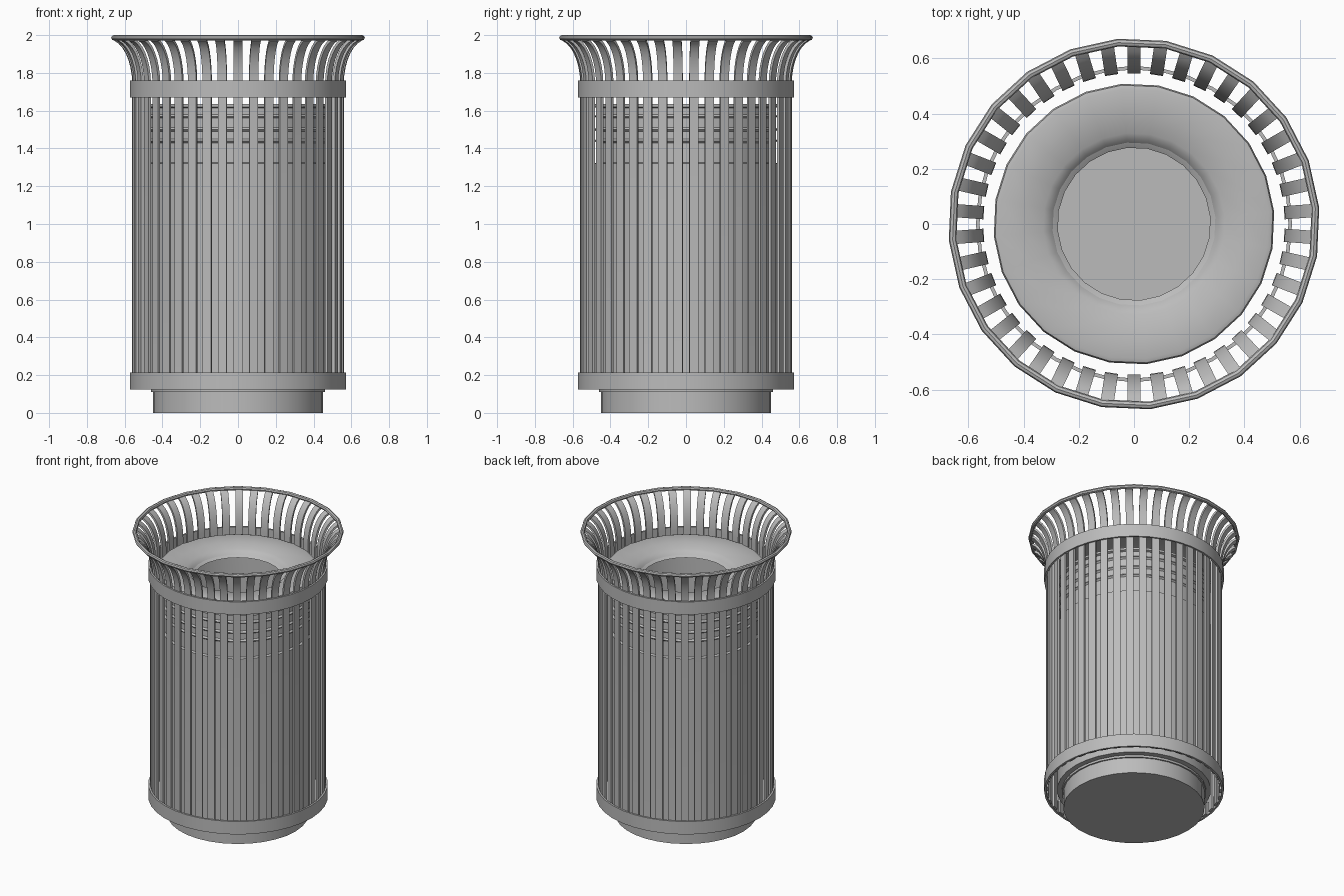
import bpy, bmesh, math
from mathutils import Matrix

cube = bpy.data.objects.get("Cube")
if cube:
    bpy.data.objects.remove(cube, do_unlink=True)

metal = bpy.data.materials.new("grey metal")
metal.use_nodes = True
GREY = (0.5, 0.5, 0.5, 1)
metal.diffuse_color = GREY
metal.node_tree.nodes["Principled BSDF"].inputs["Base Color"].default_value = GREY


def finish(name, bm, angle=35):
    bmesh.ops.recalc_face_normals(bm, faces=bm.faces)
    mesh = bpy.data.meshes.new(name)
    bm.to_mesh(mesh)
    bm.free()
    mesh.materials.append(metal)
    obj = bpy.data.objects.new(name, mesh)
    bpy.context.collection.objects.link(obj)
    bpy.ops.object.select_all(action='DESELECT')
    obj.select_set(True)
    bpy.context.view_layer.objects.active = obj
    bpy.ops.object.shade_smooth_by_angle(angle=math.radians(angle))
    return obj


def lathe(name, profile, sides, closed=True, turn=0.0):
    """Revolve a list of (radius, height) points around z."""
    bm = bmesh.new()
    verts = [bm.verts.new((r, 0, z)) for r, z in profile]
    edges = [bm.edges.new(p) for p in zip(verts, verts[1:])]
    if closed:
        edges.append(bm.edges.new((verts[-1], verts[0])))
    bmesh.ops.spin(bm, geom=verts + edges, axis=(0, 0, 1), cent=(0, 0, 0),
                   angle=math.tau, steps=sides, use_duplicate=False)
    bmesh.ops.remove_doubles(bm, verts=bm.verts, dist=0.0005)
    bm.transform(Matrix.Rotation(turn, 4, 'Z'))
    return finish(name, bm)


# Round foot with a slim flange
lathe("foot", [(0, 0), (0.45, 0), (0.45, 0.11), (0.46, 0.11), (0.46, 0.125), (0, 0.125)],
      32, closed=False)

# Two hoops holding the slats
for name, low, high in (("lower_hoop", 0.125, 0.215), ("upper_hoop", 0.67, 0.76)):
    base = 1.0 if name == "upper_hoop" else 0.0
    lathe(name, [(0.56, base + low), (0.573, base + low),
                 (0.573, base + high), (0.56, base + high)], 36)

# Open liner can with ribs near its mouth
liner = [(0, 0.13), (0.49, 0.13), (0.49, 1.32), (0.475, 1.325)]
for z in (1.44, 1.5, 1.57):
    liner += [(0.475, z - 0.01), (0.485, z), (0.475, z + 0.01)]
liner += [(0.475, 1.615), (0.49, 1.62), (0.49, 1.635), (0.465, 1.635),
          (0.46, 1.32), (0.46, 0.15), (0, 0.15)]
lathe("liner_can", liner, 32, closed=False)

# Dished lid with a round opening
lathe("lid", [(0.51, 1.715), (0.505, 1.735), (0.49, 1.74), (0.40, 1.73), (0.33, 1.715),
              (0.305, 1.70), (0.285, 1.672), (0.277, 1.675), (0.30, 1.69),
              (0.33, 1.703), (0.40, 1.715), (0.49, 1.72)], 24, turn=math.radians(5))

# Flared rim tube
tube = [(0.66 + 0.014 * math.cos(a), 1.986 + 0.014 * math.sin(a))
        for a in (math.tau * i / 8 for i in range(8))]
lathe("top_rim", tube, 24, turn=math.radians(5))

# Slats: straight bars that curve outward at the top
SLATS, HALF, THICK = 42, 0.024, 0.014
path = [(0.546, 0.13), (0.546, 1.74)]
for i in range(1, 8):
    a = math.radians(75) * i / 7
    path.append((0.546 + 0.135 * (1 - math.cos(a)), 1.74 + 0.25 * math.sin(a)))
bm = bmesh.new()
for k in range(SLATS):
    turn = Matrix.Rotation(math.pi / 2 + math.tau * k / SLATS, 3, 'Z')
    rings = []
    for i, (r, z) in enumerate(path):
        r0, z0 = path[max(i - 1, 0)]
        r1, z1 = path[min(i + 1, len(path) - 1)]
        length = math.hypot(r1 - r0, z1 - z0)
        nr, nz = (z1 - z0) / length * THICK, -(r1 - r0) / length * THICK
        section = ((r, -HALF, z), (r, HALF, z), (r + nr, HALF, z + nz), (r + nr, -HALF, z + nz))
        ring = [bm.verts.new(p) for p in section]
        for v in ring:
            v.co = turn @ v.co
        rings.append(ring)
    for a, b in zip(rings, rings[1:]):
        for j in range(4):
            n = (j + 1) % 4
            bm.faces.new((a[j], a[n], b[n], b[j]))
    bm.faces.new(rings[0])
    bm.faces.new(rings[-1])
finish("slats", bm)
